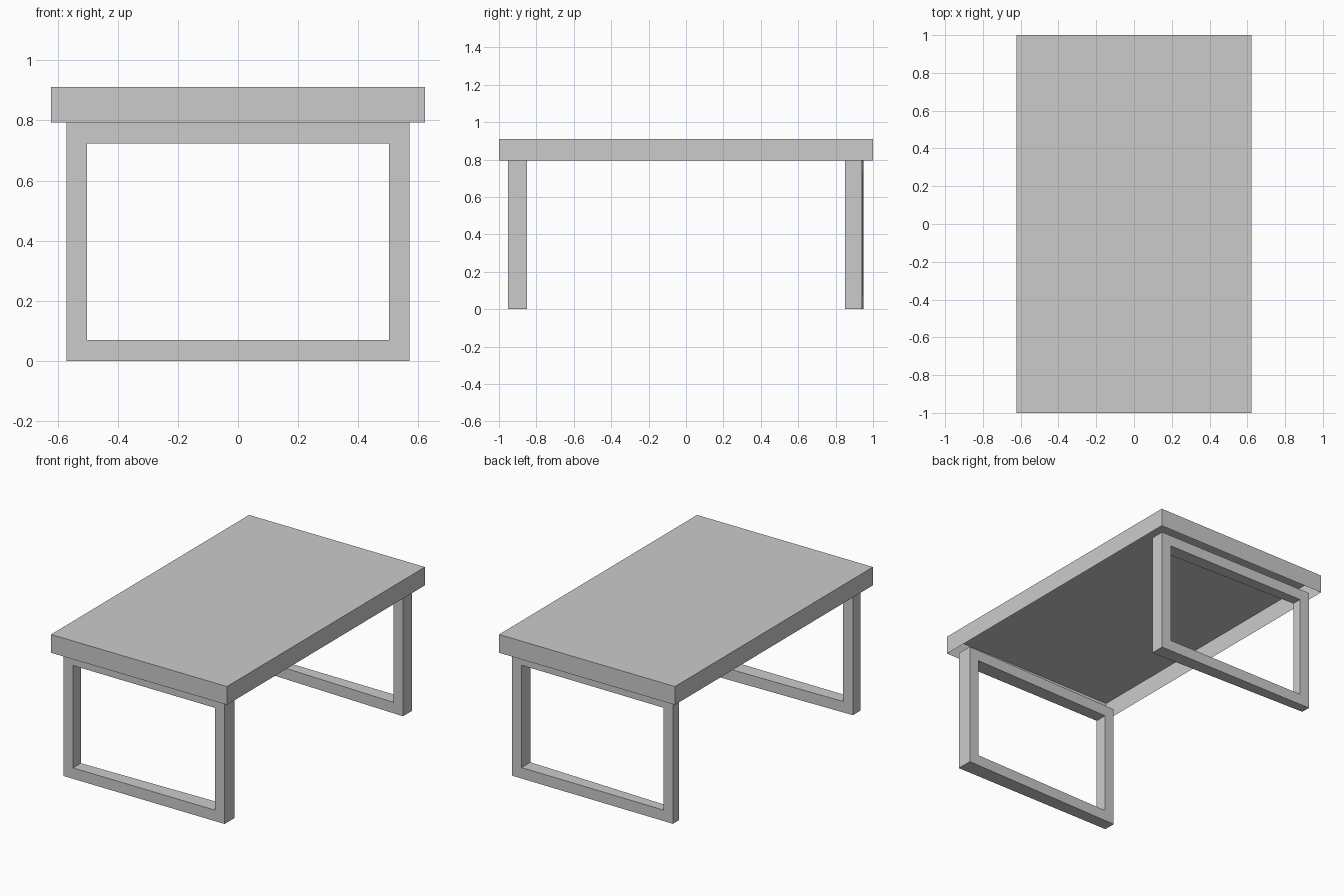
import bpy, bmesh

if "Cube" in bpy.data.objects:
    bpy.data.objects.remove(bpy.data.objects["Cube"])

TOP_Z, RIM_Z = 0.911, 0.794      # table top surface and lower edge of its rim
HALF_W, FRAME_W = 0.622, 0.571
BAR_X, BAR_Z = 0.068, 0.07       # leg frame bar widths


def link(name, bm):
    mesh = bpy.data.meshes.new(name)
    bm.to_mesh(mesh)
    bm.free()
    obj = bpy.data.objects.new(name, mesh)
    bpy.context.collection.objects.link(obj)
    return obj


def open_slab(name, hx, hy, z0, z1):
    # thin-walled box without an underside
    bm = bmesh.new()
    bmesh.ops.create_cube(bm, size=1)
    bmesh.ops.scale(bm, vec=(2 * hx, 2 * hy, z1 - z0), verts=bm.verts)
    bmesh.ops.translate(bm, vec=(0, 0, (z0 + z1) / 2), verts=bm.verts)
    bm.normal_update()
    bottom = [f for f in bm.faces if f.normal.z < -0.5]
    bmesh.ops.delete(bm, geom=bottom, context='FACES_ONLY')
    return link(name, bm)


def leg_frame(name, front, back):
    # rectangular ring in the xz plane; front and back are (y at -x end, y at +x end)
    def loop(bm, ys, ix, iz):
        x, z0, z1 = FRAME_W - ix, iz, RIM_Z - iz
        verts = []
        for px, pz in ((-x, z0), (x, z0), (x, z1), (-x, z1)):
            t = (px + FRAME_W) / (2 * FRAME_W)
            verts.append(bm.verts.new((px, ys[0] + (ys[1] - ys[0]) * t, pz)))
        return verts

    bm = bmesh.new()
    rings = [loop(bm, front, 0, 0), loop(bm, front, BAR_X, BAR_Z),
             loop(bm, back, BAR_X, BAR_Z), loop(bm, back, 0, 0)]
    for a, b in zip(rings, rings[1:] + rings[:1]):
        for i in range(4):
            j = (i + 1) % 4
            bm.faces.new((a[i], a[j], b[j], b[i]))
    bmesh.ops.recalc_face_normals(bm, faces=bm.faces)
    return link(name, bm)


# Table top with a rim, open underneath
open_slab("table_top", HALF_W, 1.0, RIM_Z, TOP_Z)

# Open leg frames at each end, slightly thinner towards the left
leg_frame("front_leg_frame", (-0.947, -0.951), (-0.87, -0.849))
leg_frame("back_leg_frame", (0.887, 0.851), (0.948, 0.942))
